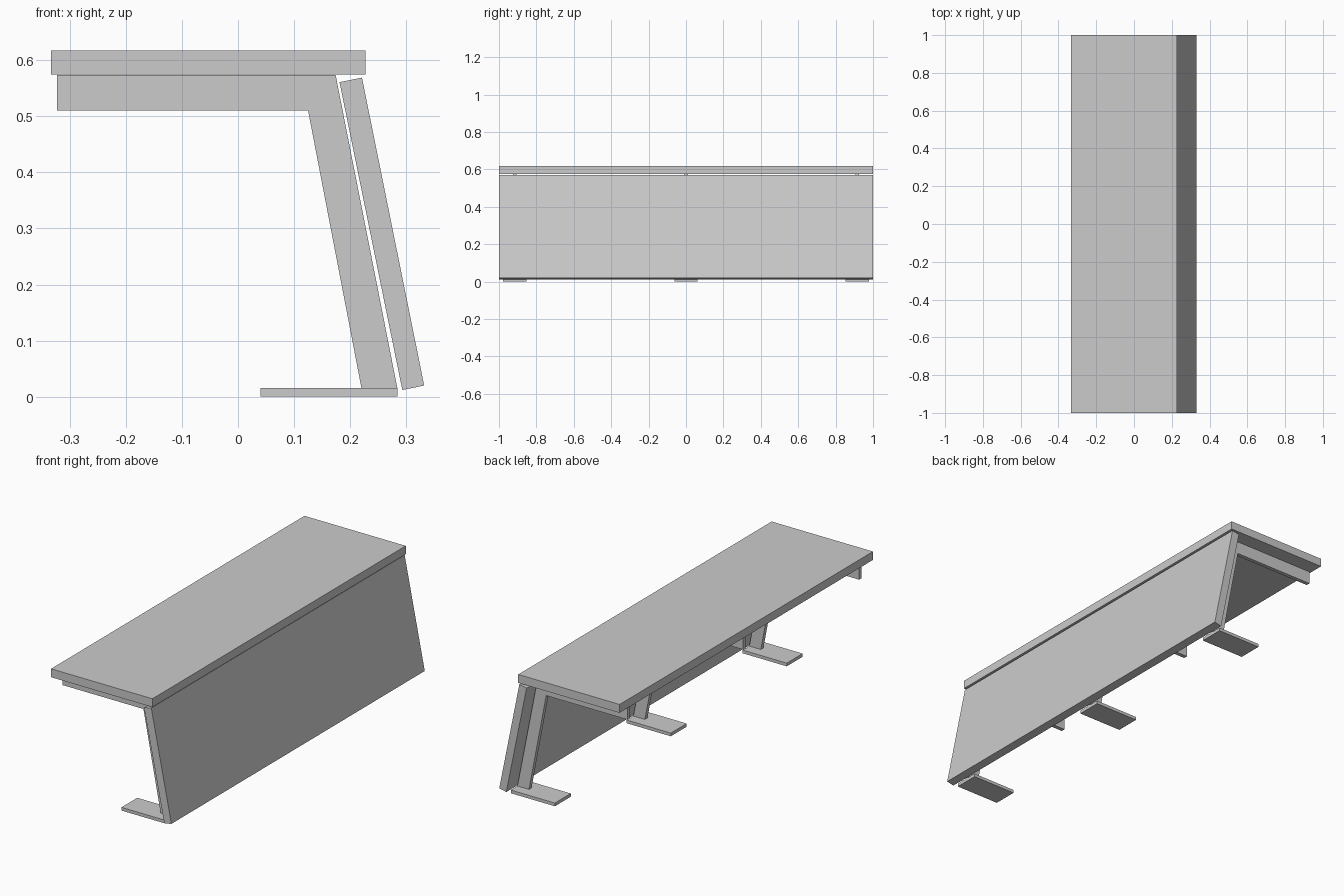
import bpy, bmesh

if "Cube" in bpy.data.objects:
    bpy.data.objects.remove(bpy.data.objects["Cube"])


def extrude_profile(name, points, y_center, depth):
    """Extrude an (x, z) outline along y into a solid."""
    bm = bmesh.new()
    face = bm.faces.new([bm.verts.new((x, y_center - depth / 2, z)) for x, z in points])
    side = bmesh.ops.extrude_face_region(bm, geom=[face])
    moved = [g for g in side["geom"] if isinstance(g, bmesh.types.BMVert)]
    bmesh.ops.translate(bm, verts=moved, vec=(0, depth, 0))
    bmesh.ops.recalc_face_normals(bm, faces=bm.faces)
    mesh = bpy.data.meshes.new(name)
    bm.to_mesh(mesh)
    bm.free()
    obj = bpy.data.objects.new(name, mesh)
    bpy.context.collection.objects.link(obj)
    return obj


def rectangle(x0, x1, z0, z1):
    return [(x0, z0), (x1, z0), (x1, z1), (x0, z1)]


# Full-length top board and slanted front board
extrude_profile("top_board", rectangle(-0.333, 0.227, 0.575, 0.617), 0, 2)
extrude_profile("slanted_panel",
                [(0.181, 0.561), (0.293, 0.012), (0.332, 0.020), (0.221, 0.569)], 0, 2)

# Three thin bent support plates, each on a flat foot
support = [(-0.323, 0.574), (-0.323, 0.51), (0.125, 0.51),
           (0.22, 0.016), (0.284, 0.016), (0.174, 0.574)]
for label, y in (("front", -0.915), ("middle", 0), ("back", 0.915)):
    extrude_profile(label + "_support", support, y, 0.02)
    extrude_profile(label + "_foot", rectangle(0.04, 0.284, 0, 0.016), y, 0.125)
